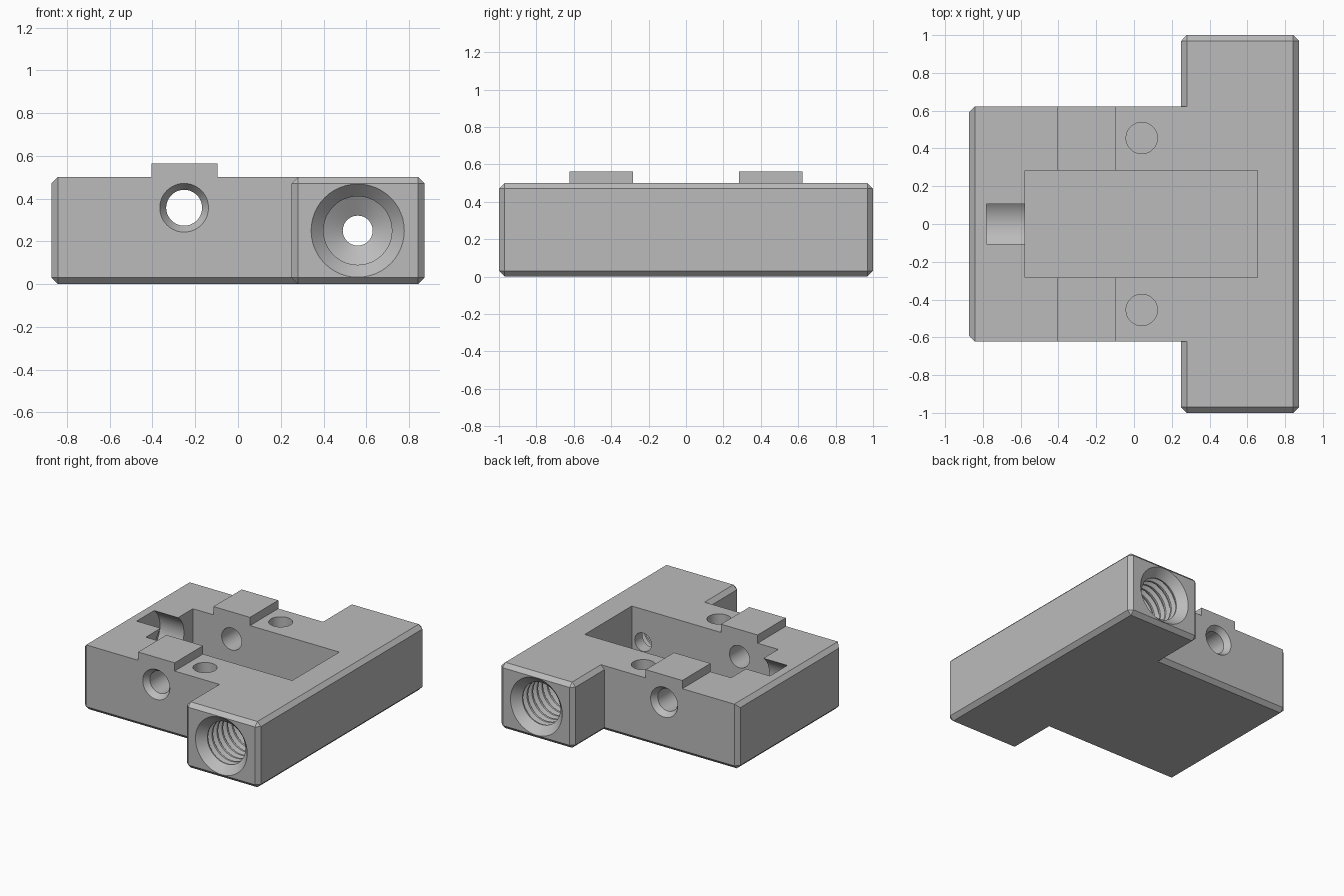
import bpy, bmesh, math
from mathutils import Matrix

if "Cube" in bpy.data.objects:
    bpy.data.objects.remove(bpy.data.objects["Cube"], do_unlink=True)

HEIGHT = 0.5
CHAMFER = 0.03

grey = bpy.data.materials.new("plain_grey")
grey.use_nodes = True
grey.diffuse_color = (0.5, 0.5, 0.5, 1)
grey.node_tree.nodes["Principled BSDF"].inputs["Base Color"].default_value = (0.5, 0.5, 0.5, 1)


def finish(name, bm):
    bmesh.ops.recalc_face_normals(bm, faces=bm.faces)
    mesh = bpy.data.meshes.new(name)
    bm.to_mesh(mesh)
    bm.free()
    mesh.materials.append(grey)
    obj = bpy.data.objects.new(name, mesh)
    bpy.context.collection.objects.link(obj)
    return obj


def block(name, low, high, bevel_rule=None):
    """Box between two corners; edges passing bevel_rule are chamfered."""
    bm = bmesh.new()
    bmesh.ops.create_cube(bm, size=1)
    for v in bm.verts:
        v.co = [h if c > 0 else l for c, l, h in zip(v.co, low, high)]
    if bevel_rule:
        edges = [e for e in bm.edges if bevel_rule(e)]
        bmesh.ops.bevel(bm, geom=edges, offset=CHAMFER, segments=1, affect='EDGES')
    return finish(name, bm)


def lathe(name, profile, centre, axis, segments=48):
    """Closed turned solid from (radius, distance) pairs along axis X, Y or Z."""
    bm = bmesh.new()
    rings = []
    for r, d in profile:
        turn = [2 * math.pi * i / segments for i in range(segments)]
        rings.append([bm.verts.new((r * math.cos(a), r * math.sin(a), d)) for a in turn])
    for a, b in zip(rings, rings[1:]):
        for i in range(segments):
            j = (i + 1) % segments
            bm.faces.new((a[i], a[j], b[j], b[i]))
    bm.faces.new(rings[0])
    bm.faces.new(rings[-1])
    spin = {"X": Matrix.Rotation(math.pi / 2, 4, 'Y'),
            "Y": Matrix.Rotation(-math.pi / 2, 4, 'X'),
            "Z": Matrix.Identity(4)}[axis]
    bmesh.ops.transform(bm, matrix=Matrix.Translation(centre) @ spin, verts=bm.verts)
    return finish(name, bm)


def mirrored(half):
    """Profile from one end to the middle, repeated to the other end."""
    return half + [(r, -d) for r, d in reversed(half)]


def combine(target, other, operation):
    mod = target.modifiers.new(operation.lower(), 'BOOLEAN')
    mod.operation = operation
    mod.solver = 'EXACT'
    mod.object = other
    bpy.context.view_layer.objects.active = target
    bpy.ops.object.modifier_apply(modifier=mod.name)
    bpy.data.objects.remove(other, do_unlink=True)


# T-shaped body: crossbar with all edges chamfered, stem with plain upper side edges
def stem_rule(e):
    a, b = (v.co for v in e.verts)
    upper_side = a.z == b.z and a.z > 0.1 and a.y == b.y
    inner_end = a.x > 0 and b.x > 0
    return not (upper_side or inner_end)


body = block("t_block_body", (0.25, -1, 0), (0.873, 1, HEIGHT), lambda e: True)
stem = block("stem", (-0.873, -0.623, 0), (0.4, 0.623, HEIGHT), stem_rule)
combine(body, stem, 'UNION')

# Raised ridge, split into two tabs by the pocket
ridge = block("ridge", (-0.405, -0.623, 0.45), (-0.097, 0.623, 0.563))
combine(body, ridge, 'UNION')

# Rectangular pocket and the round groove leading out of it
cutters = [block("pocket", (-0.578, -0.283, 0.1), (0.655, 0.283, 0.8)),
           lathe("groove", [(0.175, -0.78), (0.175, -0.5)], (0, 0, 0.36), "X")]

# Countersunk cross holes through both stem walls
cross = mirrored([(0.128, -0.643), (0.114, -0.623), (0.084, -0.58)])
cutters.append(lathe("cross_hole", cross, (-0.252, 0, 0.357), "Y"))

# Blind holes in the top face
for y in (-0.455, 0.455):
    cutters.append(lathe("top_hole", [(0.083, 0.1), (0.083, 0.6)], (0.041, y, 0), "Z"))

# Threaded ports at both crossbar ends, joined by a narrow bore
port = [(0.238, -1.02), (0.218, -1), (0.16, -0.94)]
PITCH = 0.06
for i in range(8):
    d = -0.93 + i * PITCH
    port += [(0.16, d), (0.188, d + 0.015), (0.188, d + 0.03), (0.16, d + 0.045)]
port += [(0.16, -0.43), (0.07, -0.376)]
cutters.append(lathe("threaded_port", mirrored(port), (0.56, 0, 0.25), "Y"))

for cutter in cutters:
    combine(body, cutter, 'DIFFERENCE')

# Round walls smooth, corners sharp
bpy.ops.object.select_all(action='DESELECT')
body.select_set(True)
bpy.context.view_layer.objects.active = body
bpy.ops.object.shade_smooth_by_angle(angle=math.radians(25))
